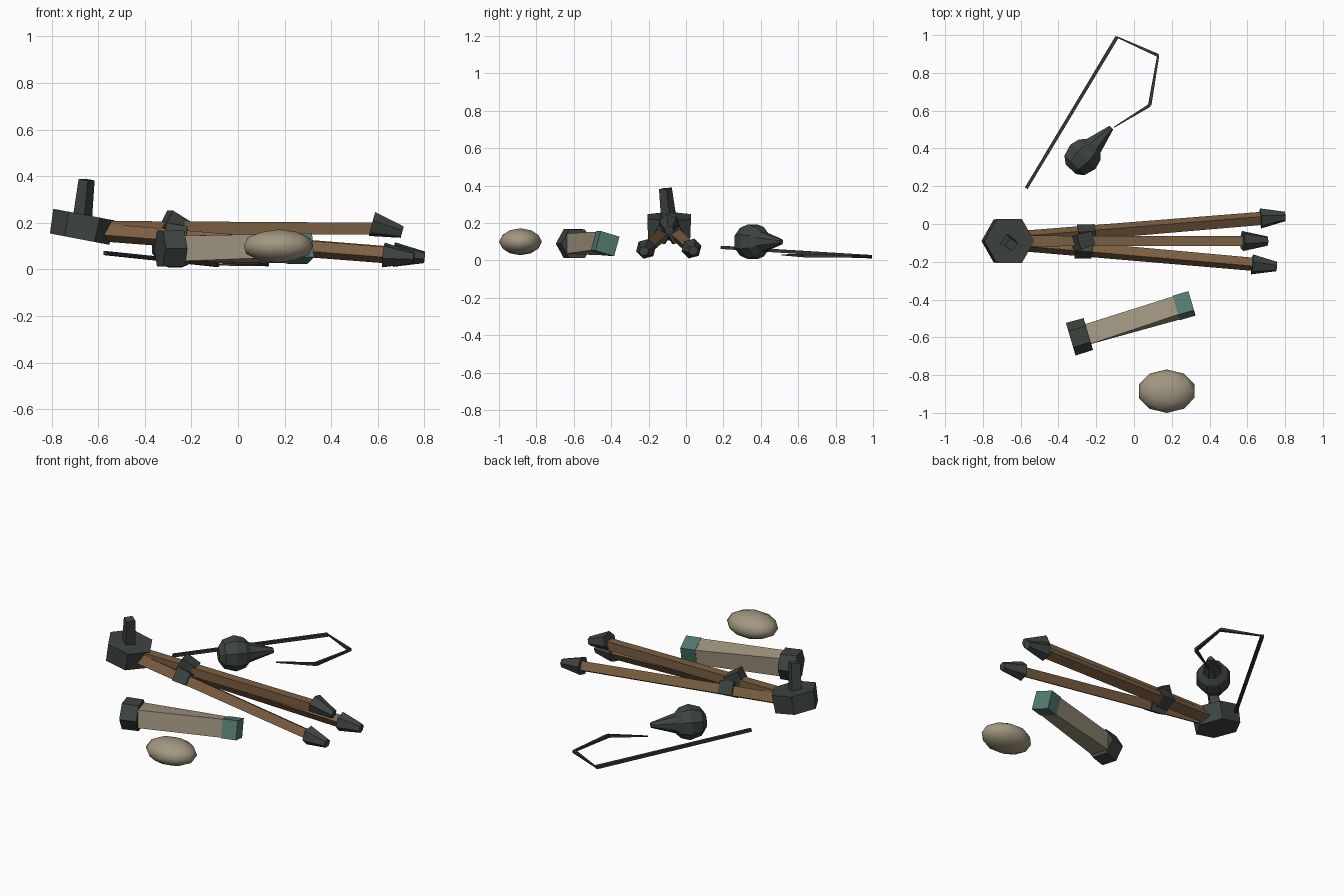
import bpy, bmesh, math
from mathutils import Vector, Matrix

cube = bpy.data.objects.get("Cube")
if cube:
    bpy.data.objects.remove(cube)


def material(name, rgb):
    m = bpy.data.materials.new(name)
    m.use_nodes = True
    col = (*rgb, 1)
    m.diffuse_color = col
    bsdf = m.node_tree.nodes["Principled BSDF"]
    bsdf.inputs["Base Color"].default_value = col
    bsdf.inputs["Roughness"].default_value = 0.9
    return m


METAL = material("dark_metal", (0.047, 0.058, 0.051))
WOOD = material("brown_wood", (0.20, 0.115, 0.054))
CANVAS = material("pale_canvas", (0.36, 0.31, 0.22))
TEAL = material("teal_cap", (0.085, 0.20, 0.165))
CORD = material("dark_cord", (0.035, 0.036, 0.036))


def finish(name, bm, mat):
    bmesh.ops.recalc_face_normals(bm, faces=bm.faces)
    me = bpy.data.meshes.new(name)
    bm.to_mesh(me)
    bm.free()
    me.materials.append(mat)
    ob = bpy.data.objects.new(name, me)
    bpy.context.collection.objects.link(ob)
    return ob


def loft(name, a, b, rings, sides, mat, roll=0, twist=0):
    """Polygon rings (position along a-b, radius) joined into a closed solid."""
    a, b = Vector(a), Vector(b)
    d = (b - a).normalized()
    side = Vector((0, 0, 1)).cross(d)
    if side.length < 0.3:
        side = Vector((0, 1, 0))
    side = (side - d * side.dot(d)).normalized()
    up = d.cross(side)
    bm = bmesh.new()
    loops = []
    for t, r in rings:
        ang = math.radians(roll + twist * t)
        c = a.lerp(b, t)
        loops.append([bm.verts.new(c + r * (side * math.cos(ang + k * math.tau / sides)
                                            + up * math.sin(ang + k * math.tau / sides)))
                      for k in range(sides)])
    for lo, hi in zip(loops, loops[1:]):
        for k in range(sides):
            n = (k + 1) % sides
            bm.faces.new((lo[k], lo[n], hi[n], hi[k]))
    bm.faces.new(loops[0])
    bm.faces.new(loops[-1])
    return finish(name, bm, mat)


def bar(name, a, b, r1, r2, sides, mat, roll=0, twist=0):
    return loft(name, a, b, [(0, r1), (1, r2)], sides, mat, roll, twist)


# Tripod head and its post
bar("tripod_head", (-0.68, -0.09, 0.13), (-0.66, -0.09, 0.235), 0.13, 0.135, 6, METAL, roll=30)
bar("head_post", (-0.67, -0.09, 0.2), (-0.65, -0.11, 0.385), 0.043, 0.035, 4, METAL, roll=10)

# Legs: name, start, end, foot tip, collar centre, collar slope, roll
legs = [
    ("middle", (-0.60, -0.09, 0.18), (0.62, -0.09, 0.175), (0.705, -0.09, 0.16),
     (-0.27, -0.09, 0.195), (0.04, 0.012, -0.022), 45),
    ("left", (-0.60, -0.075, 0.16), (0.68, 0.03, 0.062), (0.80, 0.04, 0.052),
     (-0.25, -0.055, 0.14), (0.045, 0.004, -0.004), 75),
    ("right", (-0.60, -0.105, 0.16), (0.65, -0.215, 0.06), (0.755, -0.225, 0.05),
     (-0.265, -0.13, 0.14), (0.045, -0.004, -0.004), 15),
]
for name, start, end, tip, centre, slope, roll in legs:
    bar(name + "_leg", start, end, 0.04, 0.036, 4, WOOD, roll)
    tip = Vector(tip)
    drop = -0.035 if name == "middle" else -0.012
    run = Vector((-0.13, (start[1] - end[1]) * 0.1, -drop))
    bar(name + "_foot", tip + run, tip, 0.055, 0.026, 6, METAL, roll)
    c, s = Vector(centre), Vector(slope)
    bar(name + "_collar", c - s, c + s, 0.058, 0.052, 4, METAL, roll)

# Carrying tube with a large cap at one end and a small one at the other
tube_a = Vector((-0.335, -0.61, 0.09))
tube_b = Vector((0.307, -0.42, 0.09))


def along(t):
    return tube_a.lerp(tube_b, t)


bar("tube_large_cap", along(0), along(0.145), 0.09, 0.088, 6, METAL)
bar("tube_body", along(0.1), along(0.88), 0.077, 0.073, 4, CANVAS, roll=45, twist=-16)
bar("tube_small_cap", along(0.87), along(1), 0.077, 0.077, 4, TEAL, roll=29)

# Rounded stone
bm = bmesh.new()
bmesh.ops.create_icosphere(bm, subdivisions=2, radius=1)
bm.transform(Matrix.Translation((0.173, -0.885, 0.1)) @ Matrix.Diagonal((0.155, 0.115, 0.072, 1)))
stone = finish("stone", bm, CANVAS)
for p in stone.data.polygons:
    p.use_smooth = True

# Plumb bob: round body running into a blunt point
loft("plumb_bob", (-0.335, 0.29, 0.1), (-0.12, 0.51, 0.1),
     [(0, 0.04), (0.09, 0.08), (0.3, 0.1), (0.47, 0.085), (0.56, 0.056), (1, 0.015)],
     8, METAL, roll=22.5)

# Cord lying in a bent line, thinning at its loose ends
path = [(-0.57, 0.19, 0.07), (-0.09, 0.99, 0.02), (0.128, 0.892, 0.022),
        (0.083, 0.628, 0.026), (-0.105, 0.513, 0.03)]
widths = [(0.012, 0.013), (0.005, 0.012), (0.008, 0.013), (0.012, 0.004)]
for i, (r1, r2) in enumerate(widths):
    bar(f"cord_section_{i + 1}", path[i], path[i + 1], r1, r2, 4, CORD, roll=45)
